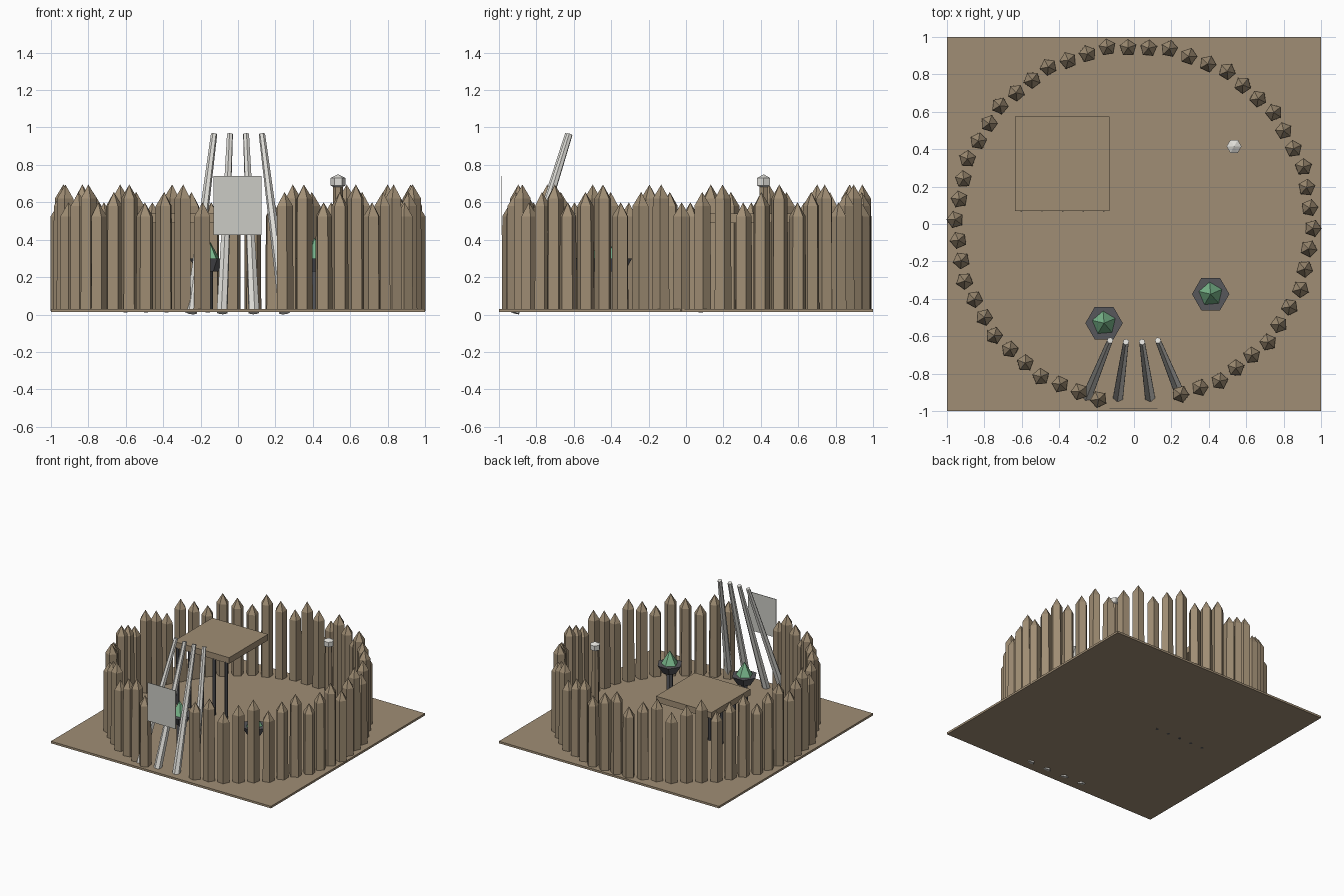
import bpy, bmesh, math
from mathutils import Vector

if "Cube" in bpy.data.objects:
    bpy.data.objects.remove(bpy.data.objects["Cube"])


def material(name, rgb):
    m = bpy.data.materials.new(name)
    m.diffuse_color = (*rgb, 1.0)
    m.use_nodes = True
    m.node_tree.nodes["Principled BSDF"].inputs["Base Color"].default_value = m.diffuse_color
    return m


WOOD = material("weathered_wood", (0.352, 0.270, 0.175))
EARTH = material("packed_earth", (0.352, 0.270, 0.178))
IRON = material("dark_iron", (0.095, 0.095, 0.105))
FLAME = material("green_flame", (0.19, 0.47, 0.26))
BONE = material("pale_bone", (0.74, 0.73, 0.69))
CLOTH = material("grey_cloth", (0.60, 0.60, 0.555))


def finish(name, bm, mat):
    bmesh.ops.recalc_face_normals(bm, faces=bm.faces)
    me = bpy.data.meshes.new(name)
    bm.to_mesh(me)
    bm.free()
    me.materials.append(mat)
    ob = bpy.data.objects.new(name, me)
    bpy.context.collection.objects.link(ob)
    return ob


def box(name, lo, hi, mat):
    bm = bmesh.new()
    bmesh.ops.create_cube(bm, size=1)
    for v in bm.verts:
        v.co = Vector([(a + b) / 2 + c * (b - a) for a, b, c in zip(lo, hi, v.co)])
    return finish(name, bm, mat)


def lathe(name, x, y, profile, sides, mat, turn=0.0):
    """Faceted upright solid from (radius, height) pairs; radius 0 makes a point."""
    bm = bmesh.new()
    rings = []
    for r, z in profile:
        if r == 0:
            rings.append([bm.verts.new((x, y, z))])
        else:
            rings.append([bm.verts.new((x + r * math.cos(turn + k * math.tau / sides),
                                        y + r * math.sin(turn + k * math.tau / sides), z))
                          for k in range(sides)])
    for a, b in zip(rings, rings[1:]):
        for k in range(sides):
            n = (k + 1) % sides
            if len(a) == 1:
                bm.faces.new((a[0], b[n], b[k]))
            elif len(b) == 1:
                bm.faces.new((a[k], a[n], b[0]))
            else:
                bm.faces.new((a[k], a[n], b[n], b[k]))
    for ring in (rings[0], rings[-1]):
        if len(ring) > 1:
            bm.faces.new(ring)
    return finish(name, bm, mat)


def tapered_rod(name, start, end, r1, r2, sides, mat):
    start, end = Vector(start), Vector(end)
    axis = end - start
    bm = bmesh.new()
    bmesh.ops.create_cone(bm, cap_ends=True, segments=sides, radius1=r1, radius2=r2,
                          depth=axis.length)
    ob = finish(name, bm, mat)
    ob.location = (start + end) / 2
    ob.rotation_mode = 'QUATERNION'
    ob.rotation_quaternion = axis.to_track_quat('Z', 'Y')
    return ob


# Ground slab
box("ground", (-1, -1, 0.013), (1, 1, 0.03), EARTH)

# Palisade ring in a low / middle / high rhythm, open at the front gate
TIPS = (0.60, 0.655, 0.695)
for i in range(-15, 39):
    if i in (-14, -13, -12):
        continue
    ang = math.radians(i * 360 / 54 - 1.4)
    radius = 0.956 if i % 3 == 0 else 0.943
    tip = TIPS[i % 3]
    lathe("palisade_stake", radius * math.cos(ang), radius * math.sin(ang),
          [(0.048, 0.02), (0.046, tip - 0.075), (0, tip)], 5, WOOD, ang)

# Gate of four leaning tusks
for side in (-1, 1):
    tapered_rod("outer_tusk", (side * 0.25, -0.92, 0.01), (side * 0.128, -0.622, 0.965),
                0.031, 0.017, 6, BONE)
    tapered_rod("inner_tusk", (side * 0.085, -0.925, 0.01), (side * 0.043, -0.63, 0.965),
                0.031, 0.017, 6, BONE)

# Hanging cloth in front of the gate
box("gate_banner", (-0.13, -0.987, 0.425), (0.125, -0.983, 0.74), CLOTH)

# Cage: flat roof over a row of bars
box("cage_roof", (-0.635, 0.07, 0.49), (-0.13, 0.575, 0.54), WOOD)
for k in range(5):
    lathe("cage_bar", -0.602 + 0.11 * k, 0.079, [(0.013, 0.012), (0.013, 0.495)], 6, IRON,
          math.pi / 6)

# Braziers with green flames
for x, y in ((-0.16, -0.53), (0.41, -0.375)):
    lathe("brazier_stand", x, y, [(0.025, 0.02), (0.025, 0.24)], 6, IRON)
    lathe("brazier_bowl", x, y, [(0.055, 0.23), (0.10, 0.30)], 6, IRON)
    lathe("brazier_flame", x, y, [(0.065, 0.30), (0, 0.41)], 5, FLAME, 0.4)

# Post topped by a faceted skull-like knob
lathe("totem_post", 0.535, 0.415, [(0.034, 0.02), (0.026, 0.69)], 6, WOOD)
lathe("totem_knob", 0.535, 0.415,
      [(0, 0.67), (0.04, 0.69), (0.04, 0.73), (0, 0.75)], 6, BONE)
